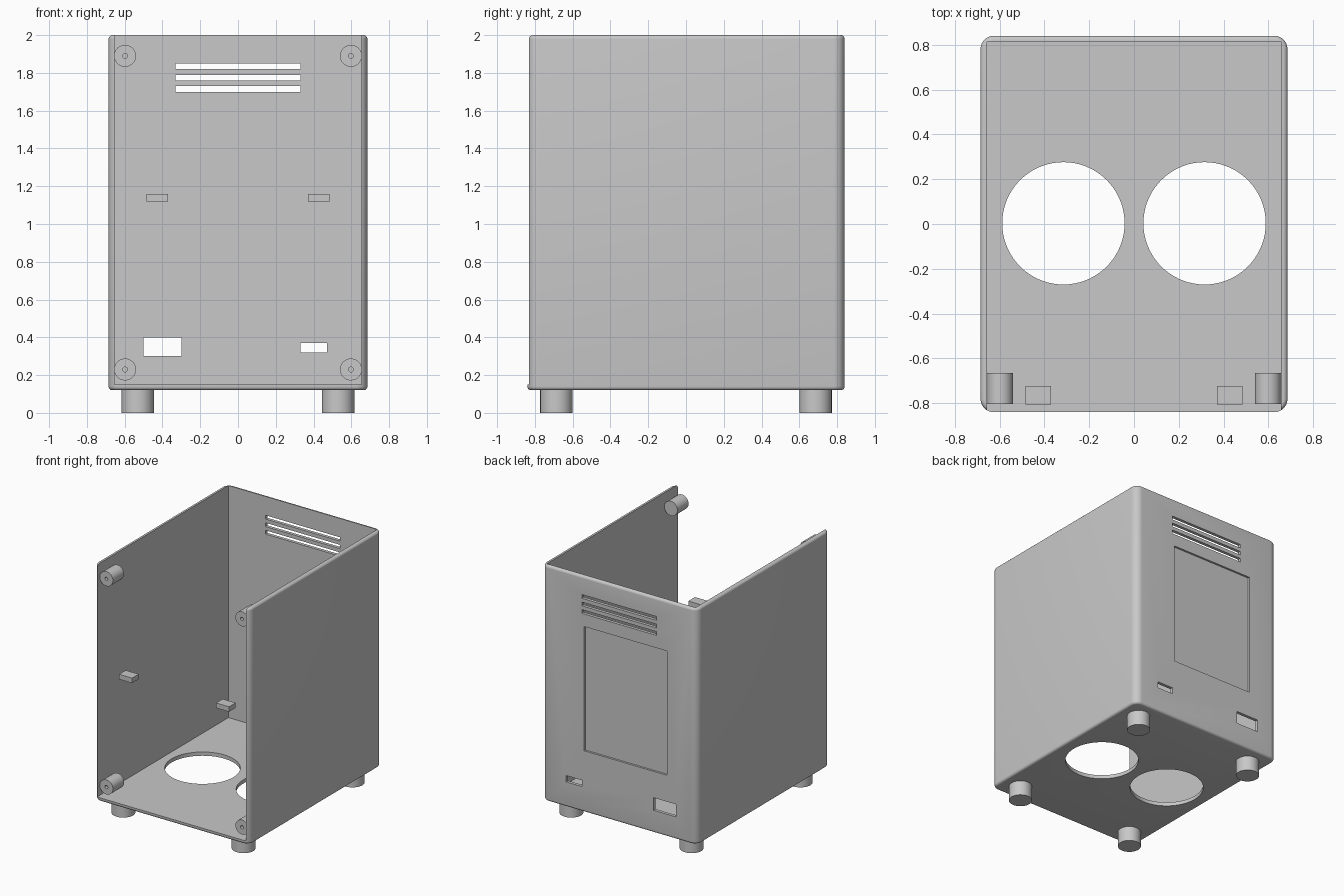
import bpy, bmesh, math
from mathutils import Matrix, Vector

cube = bpy.data.objects.get("Cube")
if cube:
    bpy.data.objects.remove(cube, do_unlink=True)

grey = bpy.data.materials.new("light grey plastic")
grey.use_nodes = True
GREY = (0.58, 0.58, 0.58, 1)
grey.diffuse_color = GREY
grey.node_tree.nodes["Principled BSDF"].inputs["Base Color"].default_value = GREY


def finish(name, bm):
    mesh = bpy.data.meshes.new(name)
    bm.to_mesh(mesh)
    bm.free()
    mesh.materials.append(grey)
    ob = bpy.data.objects.new(name, mesh)
    bpy.context.collection.objects.link(ob)
    return ob


def box_mesh(low, high):
    low, high = Vector(low), Vector(high)
    bm = bmesh.new()
    bmesh.ops.create_cube(bm, size=1)
    bmesh.ops.transform(bm, verts=bm.verts, matrix=Matrix.Translation((low + high) / 2)
                        @ Matrix.Diagonal((*(high - low), 1)))
    return bm


def box(name, low, high):
    return finish(name, box_mesh(low, high))


def cylinder(name, centre, radius, depth, axis="Z", sides=48):
    bm = bmesh.new()
    turn = Matrix.Rotation(math.pi / 2, 4, "X") if axis == "Y" else Matrix()
    bmesh.ops.create_cone(bm, cap_ends=True, segments=sides, radius1=radius, radius2=radius,
                          depth=depth, matrix=Matrix.Translation(centre) @ turn)
    return finish(name, bm)


def select(ob):
    bpy.ops.object.select_all(action="DESELECT")
    ob.select_set(True)
    bpy.context.view_layer.objects.active = ob


def cut(ob, cutter):
    cutter.hide_render = True
    mod = ob.modifiers.new("cut", "BOOLEAN")
    mod.operation, mod.solver, mod.object = "DIFFERENCE", "EXACT", cutter
    select(ob)
    bpy.ops.object.modifier_apply(modifier=mod.name)
    bpy.data.objects.remove(cutter, do_unlink=True)


def smooth(ob):
    select(ob)
    bpy.ops.object.shade_smooth_by_angle(angle=math.radians(30))


W, D, BASE, TOP = 0.685, 0.84, 0.12, 2.0
IN_W, IN_BACK, FLOOR = 0.655, 0.815, 0.15

# case: block with rounded upright edges, then softer top and bottom rims
bm = box_mesh((-W, -D, BASE), (W, D, TOP))
upright = [e for e in bm.edges if abs(e.verts[0].co.z - e.verts[1].co.z) > 1]
bmesh.ops.bevel(bm, geom=upright, offset=0.06, segments=8, profile=0.5, affect="EDGES")
rims = [e for e in bm.edges if abs(e.verts[0].co.z - e.verts[1].co.z) < 0.001]
bmesh.ops.bevel(bm, geom=rims, offset=0.02, segments=5, profile=0.5, affect="EDGES")
case = finish("case", bm)

# open the front and top
cut(case, box("cavity", (-IN_W, -2, FLOOR), (IN_W, IN_BACK, 3)))

# vent slots, connector openings and shallow panel recess in the back
for i in range(3):
    z = 1.7 + 0.06 * i
    cut(case, box("vent", (-0.33, 0.7, z), (0.33, 1, z + 0.03)))
cut(case, box("large_port", (-0.5, 0.7, 0.3), (-0.3, 1, 0.4)))
cut(case, box("small_port", (0.33, 0.7, 0.32), (0.47, 1, 0.37)))
cut(case, box("recess", (-0.42, D - 0.016, 0.61), (0.31, 1, 1.6)))

# round openings in the floor
for side in (-1, 1):
    cut(case, cylinder("fan_hole", (side * 0.315, 0.003, FLOOR), 0.273, 0.3, sides=72))
smooth(case)

for side, label in ((-1, "right"), (1, "left")):
    # screw bosses along the side walls
    for z, level in ((0.23, "lower"), (1.89, "upper")):
        boss = cylinder(f"{level}_{label}_boss", (side * 0.598, -0.734, z), 0.058, 0.14, "Y")
        cut(boss, cylinder("screw_hole", (side * 0.598, -0.78, z), 0.013, 0.18, "Y", 20))
        smooth(boss)

    # small support tabs
    inner, outer = sorted((side * 0.37, side * 0.485))
    box(f"{label}_tab", (inner, -0.805, 1.12), (outer, -0.722, 1.16))

    # feet
    for y, end in ((-0.686, "front"), (0.686, "back")):
        smooth(cylinder(f"{end}_{label}_foot", (side * 0.53, y, 0.0625), 0.086, 0.125))
